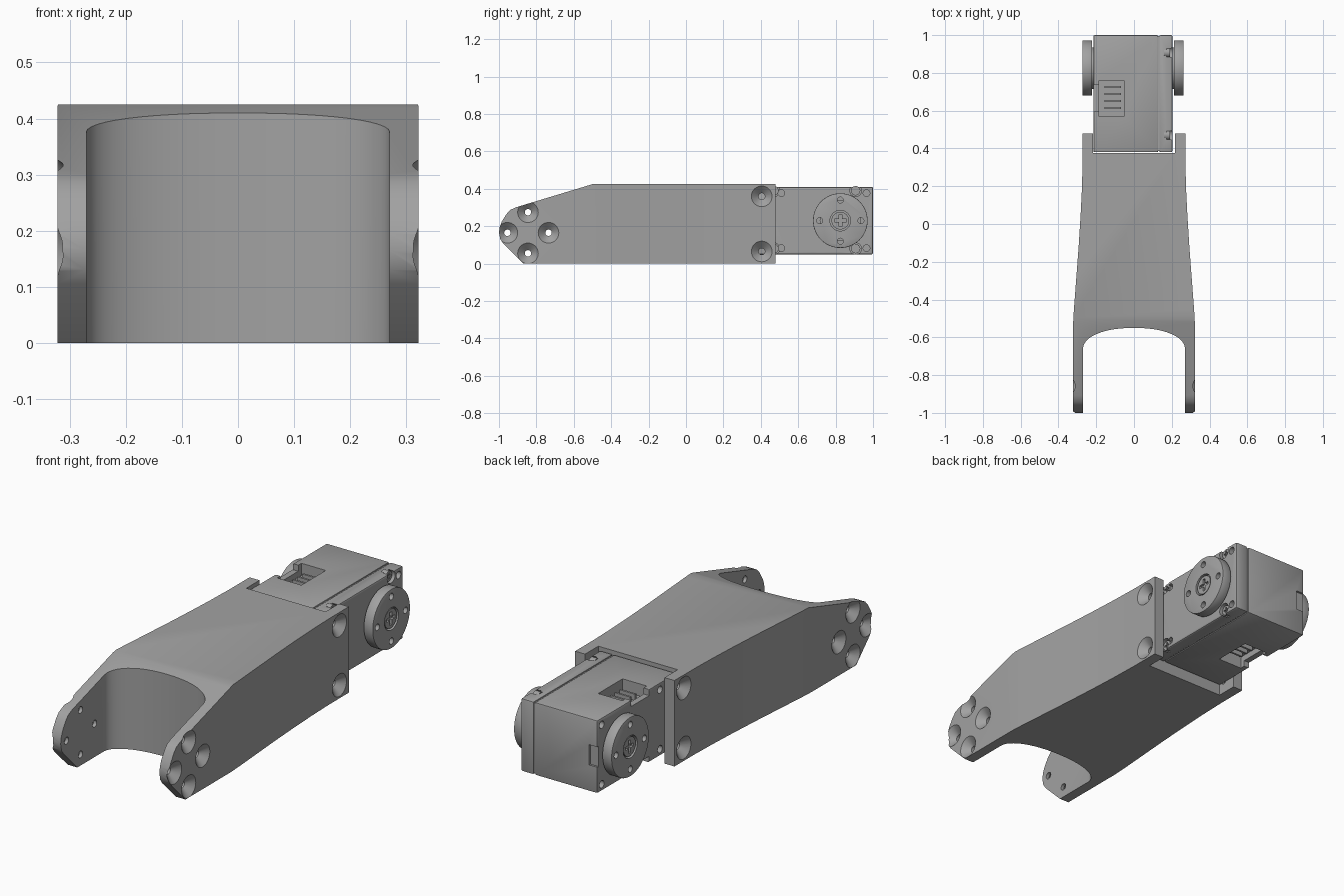
import bpy, bmesh, math
from mathutils import Matrix, Vector

if "Cube" in bpy.data.objects:
    bpy.data.objects.remove(bpy.data.objects["Cube"], do_unlink=True)

GREY = (0.36, 0.36, 0.36, 1)
grey = bpy.data.materials.new("plain grey")
grey.use_nodes = True
grey.diffuse_color = GREY
grey.node_tree.nodes["Principled BSDF"].inputs["Base Color"].default_value = GREY


def add(name, bm):
    bmesh.ops.recalc_face_normals(bm, faces=bm.faces)
    me = bpy.data.meshes.new(name)
    bm.to_mesh(me)
    bm.free()
    ob = bpy.data.objects.new(name, me)
    bpy.context.collection.objects.link(ob)
    me.materials.append(grey)
    return ob


def prism(name, outline, axis, lo, hi):
    """Extrude a closed outline along x (outline in y,z) or z (outline in x,y)."""
    bm = bmesh.new()
    place = (lambda a, b: (lo, a, b)) if axis == "x" else (lambda a, b: (a, b, lo))
    face = bm.faces.new([bm.verts.new(place(a, b)) for a, b in outline])
    ext = bmesh.ops.extrude_face_region(bm, geom=[face])["geom"]
    step = Vector((hi - lo, 0, 0) if axis == "x" else (0, 0, hi - lo))
    bmesh.ops.translate(bm, vec=step, verts=[v for v in ext if isinstance(v, bmesh.types.BMVert)])
    return add(name, bm)


def box(name, x, y, z):
    return prism(name, [(x[0], y[0]), (x[1], y[0]), (x[1], y[1]), (x[0], y[1])], "z", *z)


def cone(name, x0, x1, y, z, r0, r1=None, seg=32):
    """Cylinder or cone along x from x0 (radius r0) to x1 (radius r1)."""
    bm = bmesh.new()
    turn = Matrix.Rotation(math.copysign(math.pi / 2, x1 - x0), 4, "Y")
    bmesh.ops.create_cone(bm, cap_ends=True, segments=seg, radius1=r0,
                          radius2=r0 if r1 is None else r1, depth=abs(x1 - x0),
                          matrix=Matrix.Translation(((x0 + x1) / 2, y, z)) @ turn)
    return add(name, bm)


def combine(ob, tools, operation="DIFFERENCE"):
    for tool in tools:
        mod = ob.modifiers.new("cut", "BOOLEAN")
        mod.operation, mod.solver, mod.object = operation, "EXACT", tool
        bpy.context.view_layer.objects.active = ob
        bpy.ops.object.modifier_apply(modifier=mod.name)
        bpy.data.objects.remove(tool, do_unlink=True)


def bevel(ob, width):
    mod = ob.modifiers.new("edge", "BEVEL")
    mod.width, mod.segments = width, 2
    bpy.context.view_layer.objects.active = ob
    bpy.ops.object.modifier_apply(modifier=mod.name)


def mirrored(half):
    return half + [(-x, y) for x, y in reversed(half)]


# Bracket: side profile trimmed by the tapering plan
side = [(-0.87, 0), (-0.975, 0.105), (-0.993, 0.13), (-1, 0.165), (-0.996, 0.195), (-0.985, 0.225),
        (-0.96, 0.265), (-0.94, 0.287), (-0.91, 0.301), (-0.5, 0.425), (0.478, 0.425), (0.478, 0)]
bracket = prism("bracket", side, "x", -0.4, 0.4)
plan = mirrored([(0.322, -1.1), (0.322, -0.52), (0.318, -0.45), (0.305, -0.28), (0.293, -0.12),
                 (0.283, 0.04), (0.276, 0.18), (0.272, 0.32), (0.271, 0.6)])
combine(bracket, [prism("plan", plan, "z", -0.1, 0.6)], "INTERSECT")

# Curved front fork opening and square rear pocket
curve = [(0.27, -1.2), (0.27, -0.66)]
for i in range(1, 12):
    a = math.pi / 2 * i / 12
    curve.append((0.27 * math.cos(a) ** 0.9, -0.66 + 0.11 * math.sin(a)))
fork = mirrored(curve + [(0.012, -0.55)])
combine(bracket, [prism("fork", fork, "z", -0.1, 0.6),
                  box("pocket", (-0.217, 0.217), (0.375, 0.7), (-0.1, 0.6))])

# Countersunk screw holes
front_holes = [(-0.955, 0.165), (-0.735, 0.165), (-0.845, 0.275), (-0.845, 0.055)]
rear_holes = [(0.405, 0.36), (0.405, 0.065)]
for s in (1, -1):
    for holes, face in ((front_holes, 0.322), (rear_holes, 0.2715)):
        for y, z in holes:
            combine(bracket, [
                cone("sink", s * (face + 0.01), s * (face - 0.035), y, z, 0.066, 0.017),
                cone("bore", s * (face + 0.02), s * (face - 0.075), y, z, 0.017)])

# Servo body, split into a main case and a side cover
Y0, Y1, Z0, Z1 = 0.38, 1.0, 0.05, 0.41
case = box("servo_case", (-0.215, 0.128), (Y0, Y1), (Z0, Z1))
cover = box("servo_cover", (0.134, 0.203), (Y0, Y1), (Z0, Z1))
core = box("servo_seam", (0.11, 0.15), (Y0 + 0.006, Y1 - 0.006), (Z0 + 0.006, Z1 - 0.006))
for part in (case, cover):
    bevel(part, 0.007)

# Cable sockets on top and bottom with contact pins
for top in (True, False):
    z = (Z1 - 0.06, Z1 + 0.1) if top else (Z0 - 0.1, Z0 + 0.06)
    combine(case, [box("socket", (-0.185, -0.052), (0.57, 0.76), z),
                   box("socket_gap", (-0.25, -0.16), (0.595, 0.735),
                       (Z1 - 0.03, Z1 + 0.1) if top else (Z0 - 0.1, Z0 + 0.03))])
    pin_z = (Z1 - 0.065, Z1 - 0.03) if top else (Z0 + 0.03, Z0 + 0.065)
    for i in range(4):
        y = 0.61 + i * 0.037
        box("contact_pin", (-0.155, -0.07), (y, y + 0.01), pin_z)

# Back latch notch, corner holes and screw pockets
combine(case, [box("latch", (-0.25, -0.17), (0.99, 1.1), (0.18, 0.28))])
for y in (0.965, 0.51):
    for z in (0.083, 0.377):
        combine(cover, [cone("hole", 0.15, 0.3, y, z, 0.018, seg=20)])
        combine(case, [cone("hole", -0.15, -0.3, y, z, 0.018, seg=20)])
for y in (0.907, 0.47):
    for z in (0.08, 0.39):
        combine(cover, [cone("pocket", 0.172, 0.3, y, z, 0.031, seg=24)])
        head = cone("cover_screw", 0.16, 0.19, y, z, 0.025, seg=24)
        combine(head, [box("slot", (0.182, 0.2), (y - 0.016, y + 0.016), (z - 0.004, z + 0.004)),
                       box("slot", (0.182, 0.2), (y - 0.004, y + 0.004), (z - 0.016, z + 0.016))])

# Output discs with four bolt holes and a cross-headed centre screw
HY, HZ = 0.825, 0.23
for s, inner, outer in ((1, 0.212, 0.262), (-1, 0.222, 0.273)):
    hub = cone("disc_hub", s * 0.19, s * (inner + 0.005), HY, HZ, 0.11)
    disc = cone("output_disc", s * inner, s * outer, HY, HZ, 0.146, seg=64)
    bevel(disc, 0.003)
    tools = [cone("well", s * (outer - 0.02), s * (outer + 0.05), HY, HZ, 0.055)]
    for i in range(4):
        a = i * math.pi / 2
        tools.append(cone("bolt_hole", s * (inner - 0.01), s * (outer + 0.05),
                          HY + 0.11 * math.cos(a), HZ + 0.11 * math.sin(a), 0.016, seg=20))
    combine(disc, tools)
    screw = cone("centre_screw", s * (outer - 0.025), s * (outer - 0.004), HY, HZ, 0.047)
    xs = sorted((s * (outer - 0.016), s * (outer + 0.02)))
    combine(screw, [box("slot", xs, (HY - 0.032, HY + 0.032), (HZ - 0.008, HZ + 0.008)),
                    box("slot", xs, (HY - 0.008, HY + 0.008), (HZ - 0.032, HZ + 0.032))])

# Smooth shading with sharp corners
for ob in bpy.context.collection.objects:
    if ob.type == "MESH":
        ob.select_set(True)
        bpy.context.view_layer.objects.active = ob
bpy.ops.object.shade_smooth_by_angle(angle=math.radians(30))
